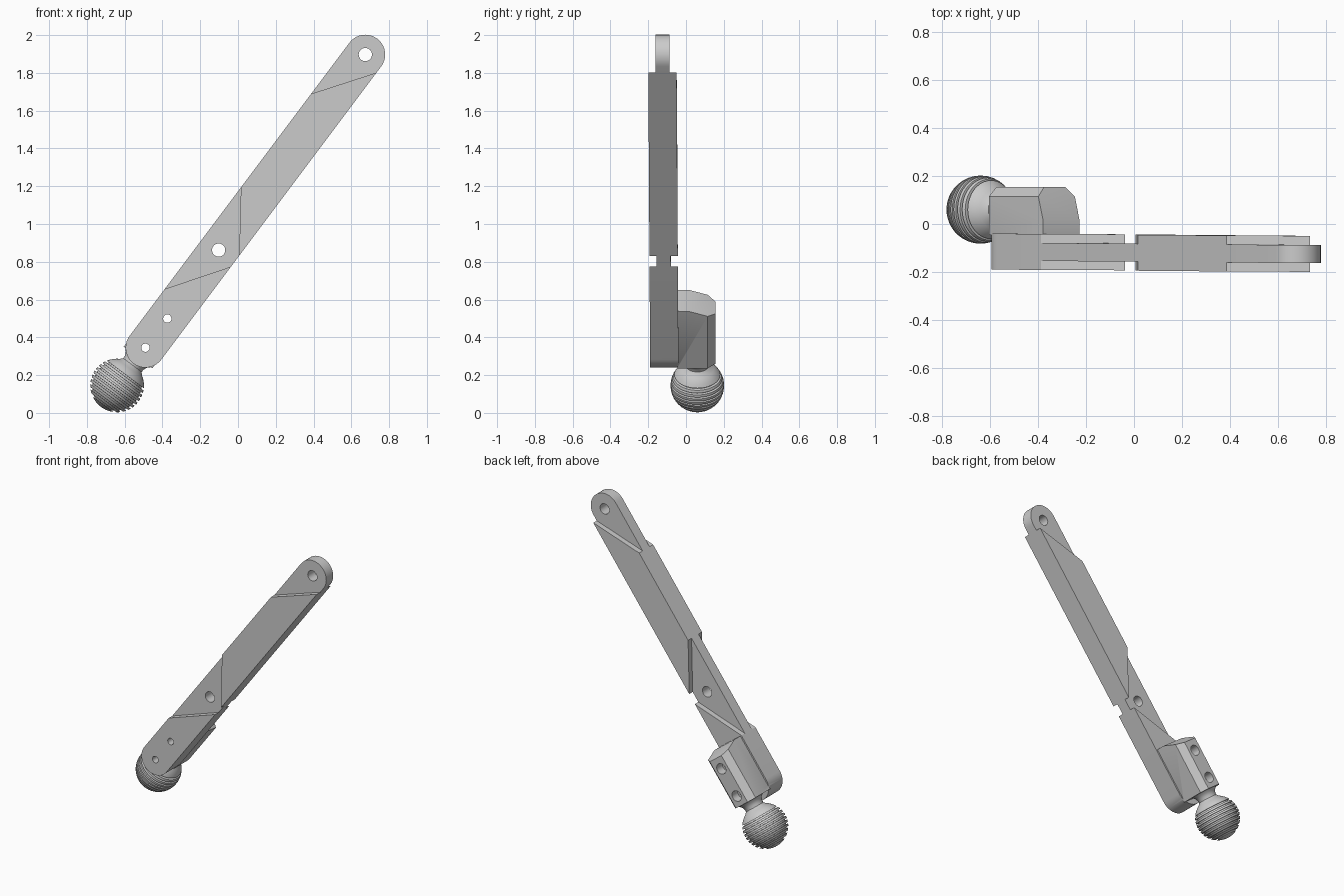
import bpy, bmesh
from math import sin, cos, pi, sqrt
from mathutils import Vector

if "Cube" in bpy.data.objects:
    bpy.data.objects.remove(bpy.data.objects["Cube"])

# Arm frame: u runs up the arm, v across it, y is depth. Origin is the lowest bolt hole.
def place(u, v, y):
    return Vector((-0.49 + 0.6 * u - 0.8 * v, y, 0.345 + 0.8 * u + 0.6 * v))

def arm_y(u, w):
    return -0.115 - 0.005 * u + w      # the arm leans back very slightly

def finish(bm, name):
    bm.normal_update()
    bmesh.ops.recalc_face_normals(bm, faces=bm.faces)
    if bm.calc_volume(signed=True) < 0:
        bmesh.ops.reverse_faces(bm, faces=bm.faces)
    me = bpy.data.meshes.new(name)
    bm.to_mesh(me)
    bm.free()
    ob = bpy.data.objects.new(name, me)
    bpy.context.collection.objects.link(ob)
    return ob

def loft(name, rings):
    """Skin a list of equal-length point rings and cap both ends."""
    bm = bmesh.new()
    rs = [[bm.verts.new(p) for p in r] for r in rings]
    n = len(rs[0])
    for a, b in zip(rs, rs[1:]):
        for i in range(n):
            j = (i + 1) % n
            bm.faces.new((a[i], a[j], b[j], b[i]))
    bm.faces.new(rs[0][::-1])
    bm.faces.new(rs[-1])
    return finish(bm, name)

def plate(name, outline, w0, w1):
    return loft(name, [[place(u, v, arm_y(u, w)) for u, v in outline] for w in (w0, w1)])

def circle(u, r, n=32):
    return [(u + r * cos(2 * pi * i / n), r * sin(2 * pi * i / n)) for i in range(n)]

def boolean(target, other, op='DIFFERENCE'):
    m = target.modifiers.new(op.lower(), 'BOOLEAN')
    m.operation, m.solver, m.object = op, 'EXACT', other
    bpy.context.view_layer.update()
    bpy.context.view_layer.objects.active = target
    bpy.ops.object.modifier_apply(modifier=m.name)
    bpy.data.objects.remove(other)

def smooth(ob):
    bpy.ops.object.select_all(action='DESELECT')
    ob.select_set(True)
    bpy.context.view_layer.objects.active = ob
    bpy.ops.object.shade_smooth_by_angle(angle=0.45)

# Arm: round-ended bar
R, L = 0.105, 1.94
stadium = [(L + R * cos(a), R * sin(a)) for a in [-pi / 2 + pi * i / 20 for i in range(21)]]
stadium += [(R * cos(a), R * sin(a)) for a in [pi / 2 + pi * i / 20 for i in range(21)]]
arm = plate("arm", stadium, -0.075, 0.075)

# Thinned joints on both faces, with slanted shoulders
middle = [(0.295, 0.115), (0.63, -0.115), (0.673, -0.115), (0.997, 0.115)]
tip = [(1.466, 0.2), (2.034, -0.2), (2.3, -0.2), (2.3, 0.2)]
for outline in (middle, tip):
    for s in (-1, 1):
        boolean(arm, plate("recess", outline, s * 0.0375, s * 0.15))

# Mounting block: chamfered section with a sloped upper end
section = [(-0.095, -0.045), (0.095, -0.045), (0.095, 0.115),
           (0.055, 0.155), (-0.055, 0.155), (-0.095, 0.115)]
block = loft("mounting_block", [[place(u, v, y) for v, y in section] for u in (-0.065, 0.31)])
wedge = [(0.3166, 0), (0.5, 0), (0.5, 0.3), (0.2176, 0.3)]
boolean(block, loft("slope", [[place(u, v, y) for u, y in wedge] for v in (-0.2, 0.2)]))
boolean(arm, block, 'UNION')

# Pivot holes, bolt holes and bolt head pockets
for u in (0.646, L):
    boolean(arm, plate("pivot_hole", circle(u, 0.035), -0.3, 0.3))
for u in (0, 0.193):
    boolean(arm, plate("bolt_hole", circle(u, 0.022, 24), -0.3, 0.5))
    boolean(arm, plate("bolt_pocket", circle(u, 0.035, 24), 0.21, 0.5))
smooth(arm)

# Ball joint: flared neck, smooth cap, then grooved sphere
BALL_U, BALL_R, PITCH = -0.25, 0.142, 0.0235
profile = [(-0.055, 0.085), (-0.065, 0.085), (-0.08, 0.07), (-0.098, 0.062), (-0.115, 0.061)]
for t in (0.122, 0.112, 0.10, 0.087):
    profile.append((BALL_U + t, sqrt(BALL_R ** 2 - t * t)))
top = 0.073
for k in range(9):
    for f, depth in ((0, 0), (0.02, 0.014), (0.4, 0.014), (0.42, 0), (0.7, 0)):
        t = top - PITCH * (k + f)
        profile.append((BALL_U + t, sqrt(max(BALL_R ** 2 - t * t, 0)) - depth))
for t in (-0.1385, -0.1415):
    profile.append((BALL_U + t, sqrt(BALL_R ** 2 - t * t)))
ball = loft("grooved_ball", [[place(u, v, 0.06 + w) for v, w in circle(0, r, 40)]
                             for u, r in profile])
smooth(ball)
